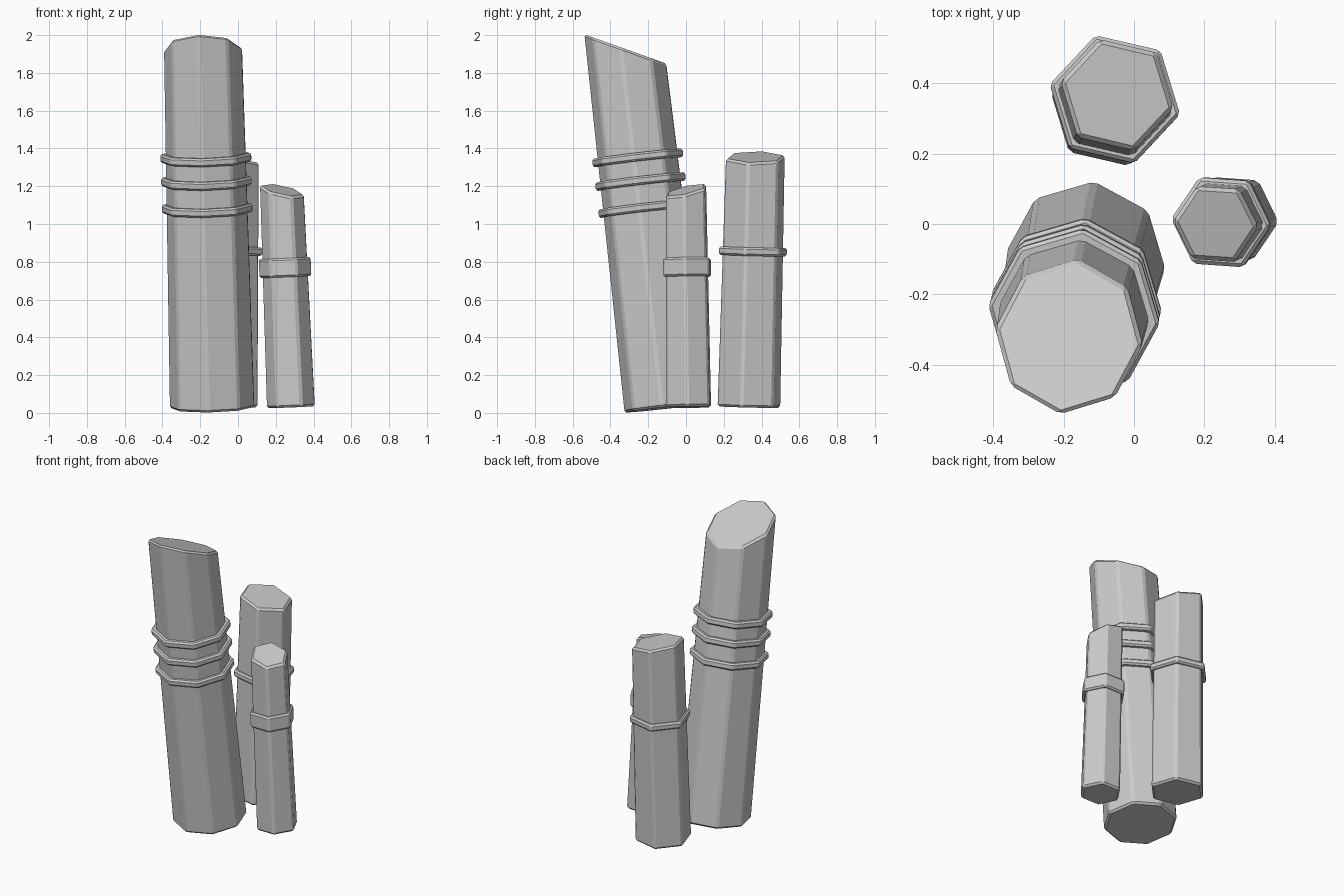
import bpy, bmesh, math
from mathutils import Vector

if "Cube" in bpy.data.objects:
    bpy.data.objects.remove(bpy.data.objects["Cube"])


def prism(name, p0, p1, r0, r1, sides, turn, cut=None, bevel=0.012):
    """Leaning tapered prism from p0 to p1; cut=(sx, sy) slopes the top face."""
    p0, p1 = Vector(p0), Vector(p1)
    d = (p1 - p0).normalized()
    u = (Vector((1, 0, 0)) - d * d.x).normalized()
    v = d.cross(u)
    bm = bmesh.new()
    low, high = [], []
    for i in range(sides):
        a = math.radians(turn) + i * math.tau / sides
        o = u * math.cos(a) + v * math.sin(a)
        b, t = p0 + o * r0, p1 + o * r1
        if cut:
            n = Vector((-cut[0], -cut[1], 1))
            t = b + (t - b) * ((p1 - b).dot(n) / (t - b).dot(n))
        low.append(bm.verts.new(b))
        high.append(bm.verts.new(t))
    bm.faces.new(low[::-1])
    bm.faces.new(high)
    for i in range(sides):
        j = (i + 1) % sides
        bm.faces.new((low[i], low[j], high[j], high[i]))
    bmesh.ops.bevel(bm, geom=bm.edges[:], offset=bevel, segments=1,
                    profile=0.5, affect='EDGES')
    me = bpy.data.meshes.new(name)
    bm.to_mesh(me)
    bm.free()
    bpy.context.collection.objects.link(bpy.data.objects.new(name, me))


def stalk(name, p0, p1, r0, r1, sides, turn, cut, bands):
    """Column plus bands given as (centre z, radius, height)."""
    prism(name, p0, p1, r0, r1, sides, turn, cut)
    a, b = Vector(p0), Vector(p1)
    d = (b - a).normalized()
    for i, (z, r, h) in enumerate(bands):
        c = a.lerp(b, (z - a.z) / (b.z - a.z))
        prism(f"{name}_band_{i + 1}", c - d * h / 2, c + d * h / 2,
              r, r, sides, turn, None, 0.01)


# tall leaning octagonal column with slanted top and three bands
stalk("tall_column", (-0.137, -0.103, 0.027), (-0.185, -0.322, 1.927),
      0.228, 0.211, 8, -6, (0, -0.357),
      [(1.35, 0.245, 0.045), (1.225, 0.244, 0.045), (1.082, 0.244, 0.045)])

# medium hexagonal column with one thin band
stalk("medium_column", (-0.065, 0.333, 0.03), (-0.048, 0.367, 1.355),
      0.176, 0.165, 6, -13, (-0.2, 0),
      [(0.855, 0.19, 0.045)])

# short hexagonal column with one wide band
stalk("short_column", (0.28, 0.015, 0.03), (0.232, 0.0, 1.18),
      0.132, 0.120, 6, -4, (-0.2, 0.23),
      [(0.77, 0.142, 0.1)])
